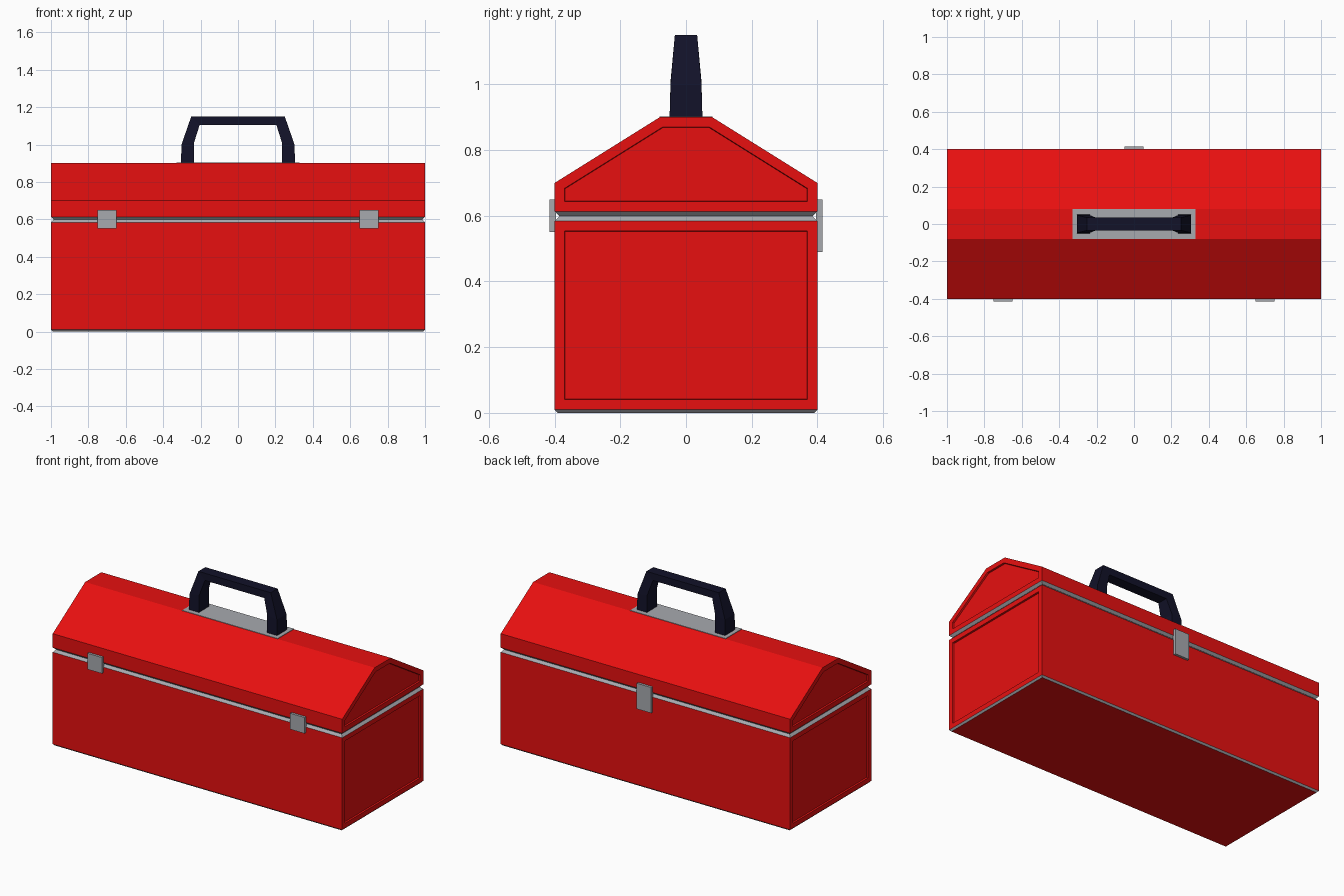
import bpy, bmesh
from mathutils import Vector

if "Cube" in bpy.data.objects:
    bpy.data.objects.remove(bpy.data.objects["Cube"])


def material(name, rgb):
    m = bpy.data.materials.new(name)
    m.diffuse_color = (*rgb, 1)
    m.use_nodes = True
    m.node_tree.nodes["Principled BSDF"].inputs["Base Color"].default_value = m.diffuse_color
    return m


RED = material("red paint", (0.80, 0.005, 0.005))
GREY = material("grey metal", (0.39, 0.40, 0.43))
NAVY = material("dark navy grip", (0.006, 0.006, 0.022))


def finish(bm, name, mats):
    bmesh.ops.recalc_face_normals(bm, faces=bm.faces[:])
    me = bpy.data.meshes.new(name)
    bm.to_mesh(me)
    bm.free()
    for m in mats:
        me.materials.append(m)
    ob = bpy.data.objects.new(name, me)
    bpy.context.collection.objects.link(ob)
    return ob


def inset(bm, face, width, move, mat=0):
    """Inset one face, then shift its inner copy."""
    rim = bmesh.ops.inset_region(bm, faces=[face], thickness=width, depth=0,
                                 use_even_offset=True)["faces"]
    for f in rim:
        f.material_index = mat
    for v in face.verts:
        v.co += Vector(move)


def face_towards(bm, d):
    """The face pointing along d that lies furthest out."""
    d = Vector(d)
    bm.normal_update()
    return max((f for f in bm.faces if f.normal.dot(d) > 0.99),
               key=lambda f: (round(f.calc_center_median().dot(d), 4), f.calc_area()))


def shell(name, profile, bottom, top=0):
    """Extrude a y-z profile along x, add grey chamfered rims and recessed end panels."""
    bm = bmesh.new()
    f = bm.faces.new([bm.verts.new((-1, y, z)) for y, z in profile])
    ext = bmesh.ops.extrude_face_region(bm, geom=[f], use_keep_orig=True)["geom"]
    bmesh.ops.translate(bm, verts=[e for e in ext if isinstance(e, bmesh.types.BMVert)],
                        vec=(2, 0, 0))
    bmesh.ops.recalc_face_normals(bm, faces=bm.faces[:])
    for s in (-1, 1):
        end = face_towards(bm, (s, 0, 0))
        inset(bm, end, 0.03, (0, 0, 0))
        inset(bm, end, 0.002, (-0.01 * s, 0, 0))
    inset(bm, face_towards(bm, (0, 0, -1)), bottom, (0, 0, -bottom), 1)
    if top:
        inset(bm, face_towards(bm, (0, 0, 1)), top, (0, 0, top), 1)
    return finish(bm, name, [RED, GREY])


def block(name, x, y, z, bevel=0.0):
    """Grey box from x, y, z ranges."""
    bm = bmesh.new()
    bmesh.ops.create_cube(bm, size=1)
    for v in bm.verts:
        v.co = [r[0] + (c + 0.5) * (r[1] - r[0]) for c, r in zip(v.co, (x, y, z))]
    return finish(bm, name, [GREY])


# Box body and gabled lid, meeting in a grey V groove
shell("box_body", [(-0.4, 0.01), (0.4, 0.01), (0.4, 0.584), (-0.4, 0.584)], 0.01, 0.015)
shell("lid", [(-0.4, 0.613), (0.4, 0.613), (0.4, 0.7), (0.08, 0.9), (-0.08, 0.9), (-0.4, 0.7)],
      0.014)

# Front latches, rear hinge, handle plate
for side, x in (("left", -0.7), ("right", 0.7)):
    block("latch_" + side, (x - 0.05, x + 0.05), (-0.415, -0.395), (0.55, 0.65))
block("rear_hinge", (-0.05, 0.05), (0.395, 0.415), (0.49, 0.65))
block("handle_plate", (-0.33, 0.33), (-0.08, 0.08), (0.895, 0.903))

# Handle: rectangular sections (outer x, outer z, inner x, inner z, half width)
half = [(0.305, 0.90, 0.235, 0.90, 0.05), (0.302, 1.00, 0.235, 1.01, 0.047),
        (0.25, 1.15, 0.205, 1.105, 0.034)]
stations = [(1, s) for s in half] + [(-1, s) for s in reversed(half)]
bm = bmesh.new()
rings = [[bm.verts.new(p) for p in ((k * xo, -w, zo), (k * xo, w, zo),
                                    (k * xi, w, zi), (k * xi, -w, zi))]
         for k, (xo, zo, xi, zi, w) in stations]
for a, b in zip(rings, rings[1:]):
    for i in range(4):
        j = (i + 1) % 4
        bm.faces.new((a[i], a[j], b[j], b[i]))
bm.faces.new(rings[0])
bm.faces.new(rings[-1])
finish(bm, "handle", [NAVY])
